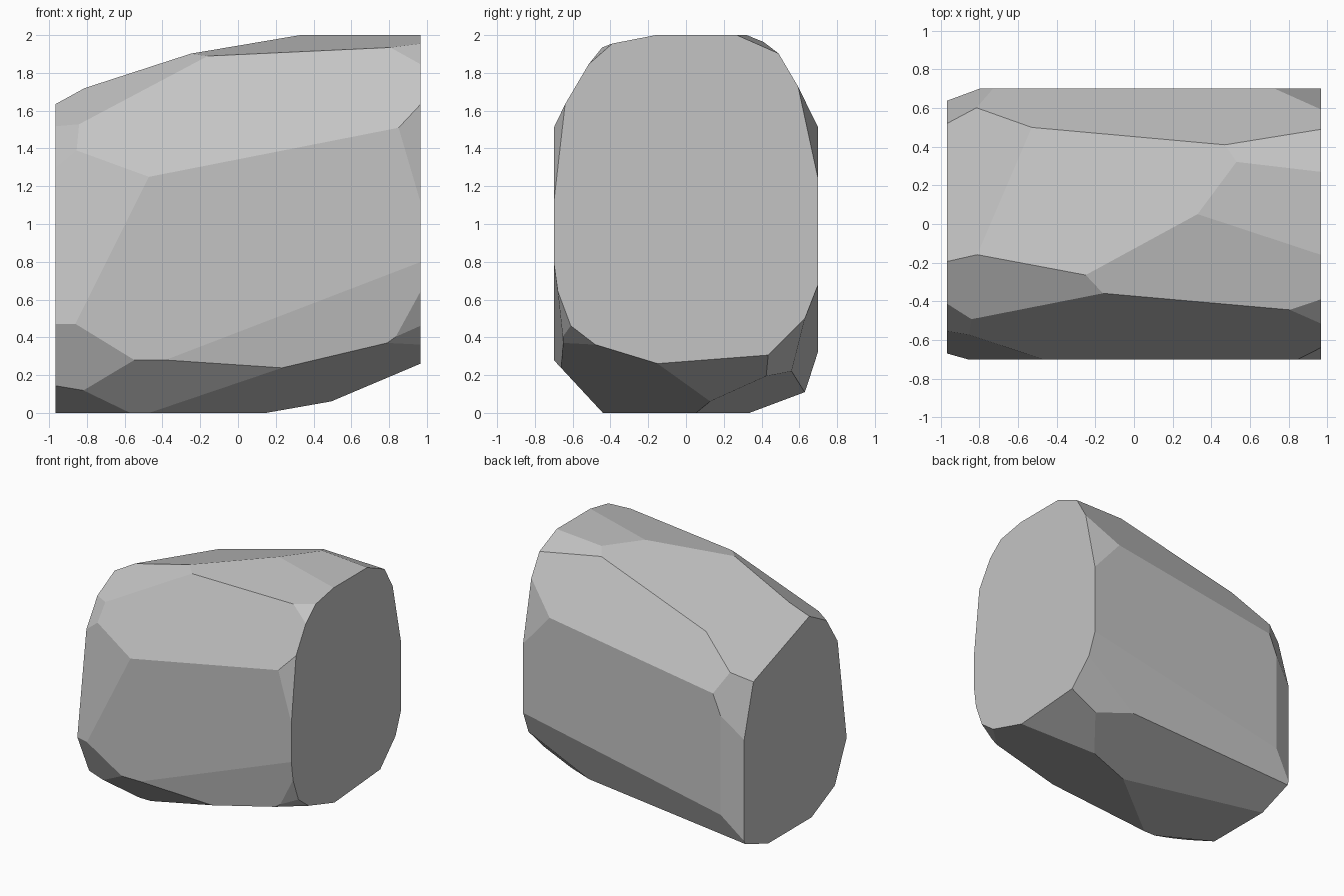
import bpy
import bmesh
from mathutils import Vector

cube = bpy.data.objects.get("Cube")
if cube:
    bpy.data.objects.remove(cube, do_unlink=True)

# One plain stone colour
stone = bpy.data.materials.new("stone grey")
stone.use_nodes = True
colour = (.55, .55, .55, 1)
stone.diffuse_color = colour
for node in stone.node_tree.nodes:
    if node.type == 'BSDF_PRINCIPLED':
        node.inputs["Base Color"].default_value = colour
        node.inputs["Roughness"].default_value = .9


def chisel(bm, normal, reach):
    """Slice off everything beyond normal . p = reach and cap the cut."""
    n = Vector(normal)
    point = n * (reach / n.length_squared)
    everything = bm.verts[:] + bm.edges[:] + bm.faces[:]
    bmesh.ops.bisect_plane(bm, geom=everything, dist=.0001, plane_co=point,
                           plane_no=n, clear_outer=True)
    rim = [e for e in bm.edges if e.is_boundary]
    if rim:
        bmesh.ops.holes_fill(bm, edges=rim, sides=0)
    bmesh.ops.remove_doubles(bm, verts=bm.verts[:], dist=.0005)


# Chisel cuts: outward direction, then reach along it
front_cuts = [
    ((.053, -1, -.138), .641),    # low front
    ((-.116, -1, .59), 1.492),    # shoulder
    ((-.28, -1, .14), 1.007),     # right cheek
    ((-.281, -1, -.458), .726),   # low right cheek
    ((.487, -1, -.375), .908),    # low left corner
    ((.391, -1, .115), 1.206),    # high left corner
    ((-.689, -1, .645), 2.058),   # high right corner
]
top_cuts = [
    ((-.064, -.194, 1), 1.969),   # front crown
    ((-.285, .212, 1), 1.917),    # main slope
    ((-.425, -.534, 1), 2.149),   # front right slope
    ((-.628, .359, 1), 2.172),    # right end slope
    ((.052, .44, 1), 2.169),      # back left slope
    ((.167, -.875, 1), 2.458),    # front left nick
]
back_cuts = [
    ((-.151, 1.7, 1), 2.59),      # back shoulder
    ((-.655, 1, .278), 1.537),    # high right corner
    ((-.37, 1, 0), .996),         # right edge
    ((.25, 1, .217), 1.21),       # high left corner
    ((.078, 1, -.39), .51),       # low back
    ((.426, 1, -1), .541),        # low left corner
]
under_cuts = [
    ((.243, -.305, -1), .02),     # front left underside
    ((0, -1.077, -1), .474),      # front underside
    ((-.266, -.482, -1), .364),   # front right underside
    ((.69, -.769, -1), .675),     # front left nick
    ((.468, .077, -1), .18),      # left underside
    ((.095, .375, -1), .034),     # back underside
]

# Raw block
bm = bmesh.new()
bmesh.ops.create_cube(bm, size=2)
half = Vector((.967, .7, 1))
for v in bm.verts:
    v.co = Vector((v.co.x * half.x, v.co.y * half.y, v.co.z + 1))

for group in (front_cuts, top_cuts, back_cuts, under_cuts):
    for direction, reach in group:
        chisel(bm, direction, reach)

bmesh.ops.recalc_face_normals(bm, faces=bm.faces[:])
for f in bm.faces:
    f.smooth = False

# Finished boulder
mesh = bpy.data.meshes.new("boulder")
bm.to_mesh(mesh)
bm.free()
mesh.materials.append(stone)
boulder = bpy.data.objects.new("boulder", mesh)
bpy.context.collection.objects.link(boulder)
